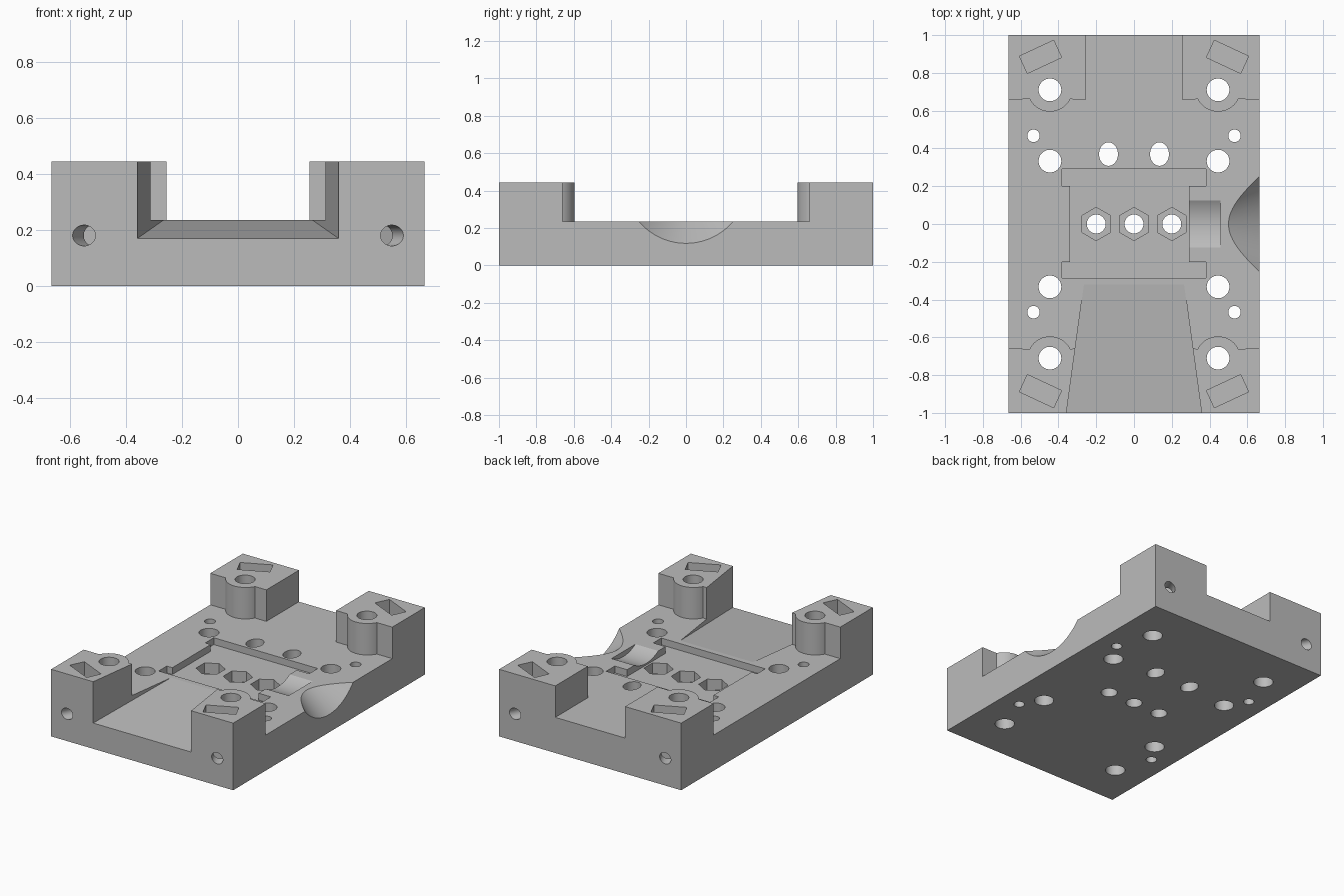
import bpy, bmesh, math
from mathutils import Matrix, Vector

old = bpy.data.objects.get("Cube")
if old:
    bpy.data.objects.remove(old)

HALF_X, HALF_Y, DECK, TOP = 0.665, 1.0, 0.235, 0.443
SEG = 96
SIGNS = [(sx, sy) for sx in (1, -1) for sy in (1, -1)]

grey = bpy.data.materials.new("plain grey")
grey.use_nodes = True
colour = (0.5, 0.5, 0.5, 1)
grey.diffuse_color = colour
grey.node_tree.nodes["Principled BSDF"].inputs["Base Color"].default_value = colour


def finish(name, bm):
    bmesh.ops.recalc_face_normals(bm, faces=bm.faces)
    mesh = bpy.data.meshes.new(name)
    bm.to_mesh(mesh)
    bm.free()
    mesh.materials.append(grey)
    obj = bpy.data.objects.new(name, mesh)
    bpy.context.collection.objects.link(obj)
    return obj


def box(name, lo, hi, turn=0.0):
    bm = bmesh.new()
    lo, hi = Vector(lo), Vector(hi)
    place = Matrix.Translation((lo + hi) / 2) @ Matrix.Rotation(turn, 4, "Z")
    bmesh.ops.create_cube(bm, size=1, matrix=place @ Matrix.Diagonal((*(hi - lo), 1)))
    return finish(name, bm)


def rod(name, start, end, r1, r2=None, seg=SEG, stretch=1.0, spin=0.0):
    """Cylinder or cone between two points."""
    start, end = Vector(start), Vector(end)
    axis = end - start
    place = Matrix.Translation((start + end) / 2) @ axis.to_track_quat("Z", "Y").to_matrix().to_4x4()
    place = place @ Matrix.Diagonal((1, stretch, 1, 1)) @ Matrix.Rotation(spin, 4, "Z")
    bm = bmesh.new()
    bmesh.ops.create_cone(bm, cap_ends=True, segments=seg, radius1=r1,
                          radius2=r1 if r2 is None else r2, depth=axis.length, matrix=place)
    return finish(name, bm)


def loft(name, ring_a, ring_b):
    """Solid between two matching rings of points."""
    bm = bmesh.new()
    a = [bm.verts.new(p) for p in ring_a]
    b = [bm.verts.new(p) for p in ring_b]
    bm.faces.new(a)
    bm.faces.new(b)
    for i in range(len(a)):
        j = (i + 1) % len(a)
        bm.faces.new((a[i], a[j], b[j], b[i]))
    return finish(name, bm)


def cut(cutter):
    cutter.hide_render = True
    mod = body.modifiers.new("cut", "BOOLEAN")
    mod.operation, mod.solver, mod.object = "DIFFERENCE", "EXACT", cutter
    bpy.context.view_layer.objects.active = body
    bpy.ops.object.modifier_apply(modifier=mod.name)
    bpy.data.objects.remove(cutter)


def bore(x, y, r, stretch=1.0):
    cut(rod("bore", (x, y, -0.1), (x, y, 0.6), r, stretch=stretch))


body = box("mounting_block", (-HALF_X, -HALF_Y, 0), (HALF_X, HALF_Y, TOP))

# Cross-shaped clearance that leaves four corner posts with round bosses
quarter = [(0.255, 1.1), (0.255, 0.66)]
for i in range(33):
    a = math.radians(207 + 126 * i / 32)
    quarter.append((0.445 + 0.12 * math.cos(a), 0.715 + 0.12 * math.sin(a)))
quarter.append((0.8, 0.66))
outline = []
for sx, sy in ((1, 1), (1, -1), (-1, -1), (-1, 1)):
    pts = [(sx * x, sy * y) for x, y in quarter]
    outline += pts if sx * sy > 0 else pts[::-1]
cut(loft("clearance", [(x, y, DECK) for x, y in outline], [(x, y, 0.6) for x, y in outline]))


# Tapered front channel with a sloping floor
def channel_ring(y):
    t = (y + 1) / 0.68
    w, z = 0.358 - 0.093 * t, 0.17 + 0.065 * t
    return [(-w, y, z), (w, y, z), (w, y, 0.7), (-w, y, 0.7)]


cut(loft("channel", channel_ring(-1.1), channel_ring(-0.3)))

# Shallow deck recess with a cross slot at each end
FLOOR = DECK - 0.045
plan = [(-0.38, -0.285), (0.38, -0.285), (0.38, -0.2), (0.29, -0.2), (0.29, 0.2), (0.38, 0.2),
        (0.38, 0.29), (-0.38, 0.29), (-0.38, 0.2), (-0.34, 0.2), (-0.34, -0.2), (-0.38, -0.2)]
cut(loft("recess", [(x, y, FLOOR) for x, y in plan], [(x, y, 0.5) for x, y in plan]))

# Rounded cradle and conical side scoop share one axis
AXIS = 0.447
cut(rod("cradle", (0.22, 0, AXIS), (0.457, 0, AXIS), 0.246))
cut(rod("scoop", (0.45, 0, AXIS), (0.75, 0, AXIS), 0.176, 0.39))

# Centre bolt holes with hexagonal nut pockets
for x in (-0.2, 0, 0.2):
    cut(rod("nut_pocket", (x, 0, 0.12), (x, 0, 0.5), 0.088, seg=6))
    bore(x, 0, 0.05)

# Oval holes behind the recess
for x in (-0.135, 0.135):
    bore(x, 0.37, 0.05, 1.24)

# Corner bores, nut slots and angled clamp screw holes
TILT = math.radians(25)
for sx, sy in SIGNS:
    bore(sx * 0.445, sy * 0.71, 0.06)
    bore(sx * 0.445, sy * 0.333, 0.06)
    bore(sx * 0.532, sy * 0.467, 0.033)
    cx, cy = sx * 0.495, sy * 0.885
    cut(box("nut_slot", (cx - 0.1, cy - 0.05, 0.09), (cx + 0.1, cy + 0.05, 0.6), -sx * sy * TILT))
    d = Vector((sx * math.sin(TILT), sy * math.cos(TILT), 0))
    mid = Vector((cx, cy, 0.18))
    cut(rod("screw_hole", mid - d * 0.17, mid + d * 0.2, 0.037))

# Smooth the round walls, keep every real corner sharp
bpy.ops.object.select_all(action="DESELECT")
body.select_set(True)
bpy.context.view_layer.objects.active = body
bpy.ops.object.shade_smooth_by_angle(angle=math.radians(4.5))
